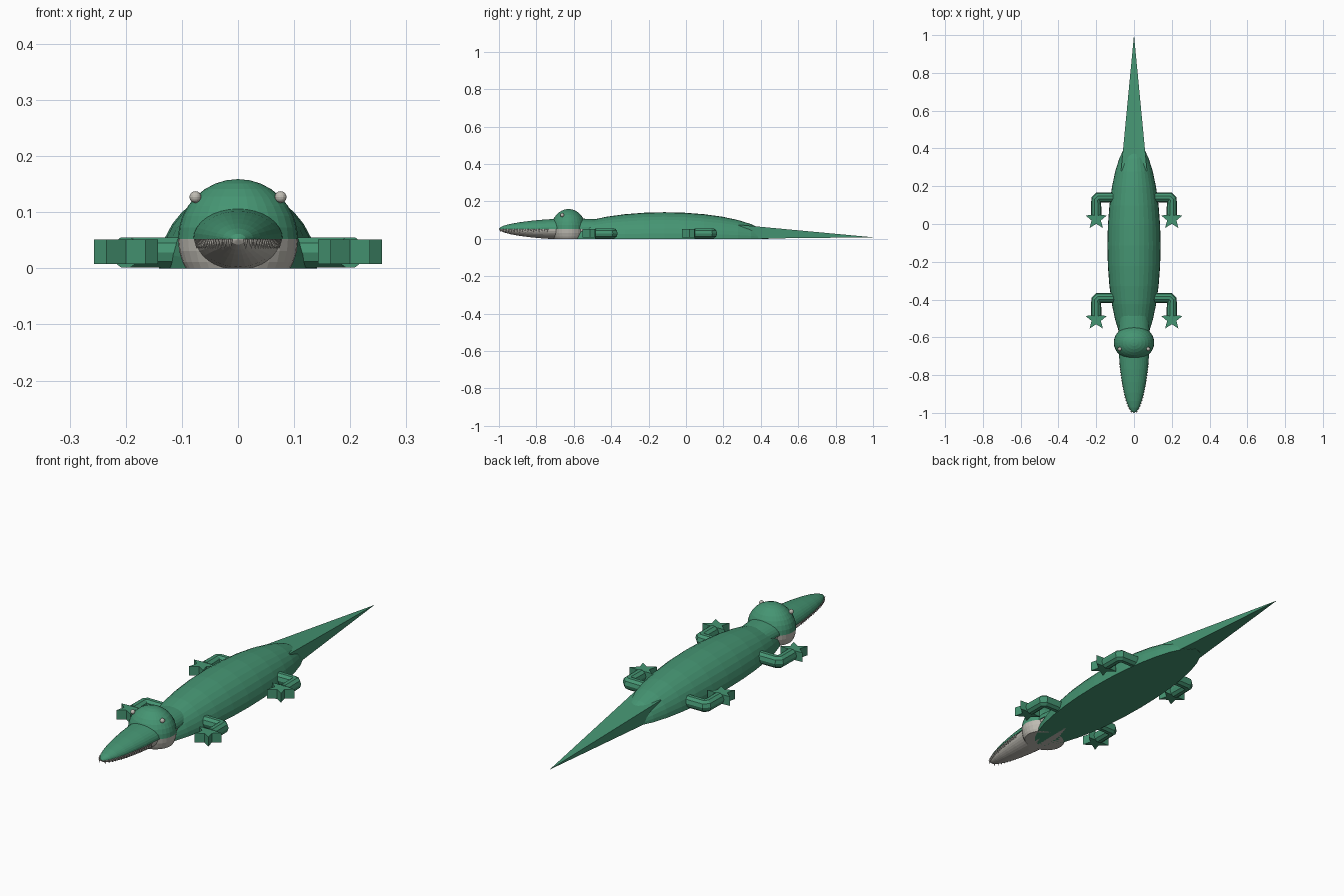
import bpy
import bmesh
import math
from mathutils import Matrix, Vector

if "Cube" in bpy.data.objects:
    bpy.data.objects.remove(bpy.data.objects["Cube"], do_unlink=True)


def material(name, color):
    mat = bpy.data.materials.new(name)
    mat.use_nodes = True
    mat.diffuse_color = color
    mat.node_tree.nodes["Principled BSDF"].inputs["Base Color"].default_value = color
    return mat


GREEN = material("scale_green", (0.06, 0.30, 0.17, 1))
GREY = material("pale_grey", (0.52, 0.50, 0.45, 1))

JAW_Z = 0.052      # height of the mouth line
SNOUT_Y = -0.63    # hidden root of the snout
SNOUT_L = 0.37


def finish(name, bm, mat):
    bmesh.ops.recalc_face_normals(bm, faces=bm.faces)
    mesh = bpy.data.meshes.new(name)
    bm.to_mesh(mesh)
    bm.free()
    mesh.materials.append(mat)
    obj = bpy.data.objects.new(name, mesh)
    bpy.context.collection.objects.link(obj)
    return obj


def cut(bm, co, normal):
    """Remove what lies on the normal's side and cap the opening."""
    geom = bm.verts[:] + bm.edges[:] + bm.faces[:]
    res = bmesh.ops.bisect_plane(bm, geom=geom, plane_co=co, plane_no=normal,
                                 clear_outer=True)
    edges = [e for e in res["geom_cut"] if isinstance(e, bmesh.types.BMEdge)]
    bmesh.ops.contextual_create(bm, geom=edges)


def ellipsoid(name, mat, center, radii, low=None, high=None, segs=32,
              lengthwise=False, taper=0.0):
    """Ellipsoid cut flat at the heights low and high."""
    bm = bmesh.new()
    bmesh.ops.create_uvsphere(bm, u_segments=segs, v_segments=segs // 2, radius=1)
    if lengthwise:
        bmesh.ops.rotate(bm, verts=bm.verts, matrix=Matrix.Rotation(math.pi / 2, 3, "X"))
    for v in bm.verts:
        k = 1 - taper * max(0, -v.co.y)
        v.co = Vector(center) + Vector((v.co.x * radii[0] * k, v.co.y * radii[1],
                                        v.co.z * radii[2] * k))
    if low is not None:
        cut(bm, (0, 0, low), (0, 0, -1))
    if high is not None:
        cut(bm, (0, 0, high), (0, 0, 1))
    return finish(name, bm, mat)


def tube(name, points, radius):
    """Round limb swept along a path with mitred corners."""
    curve = bpy.data.curves.new(name, "CURVE")
    curve.dimensions = "3D"
    curve.bevel_depth = radius
    curve.bevel_resolution = 3
    curve.use_fill_caps = True
    spline = curve.splines.new("POLY")
    spline.points.add(len(points) - 1)
    for p, co in zip(spline.points, points):
        p.co = (*co, 1)
    spline.use_smooth = False
    curve.materials.append(GREEN)
    obj = bpy.data.objects.new(name, curve)
    bpy.context.collection.objects.link(obj)


def star_foot(name, x, y, low, high):
    bm = bmesh.new()
    verts = []
    for i in range(10):
        r = 0.026 if i % 2 else 0.06
        a = math.pi / 2 + i * math.pi / 5
        verts.append(bm.verts.new((x + r * math.cos(a), y + r * math.sin(a), low)))
    face = bm.faces.new(verts)
    res = bmesh.ops.extrude_face_region(bm, geom=[face])
    top = [g for g in res["geom"] if isinstance(g, bmesh.types.BMVert)]
    bmesh.ops.translate(bm, verts=top, vec=(0, 0, high - low))
    finish(name, bm, GREEN)


# Body and head
ellipsoid("body", GREEN, (0, -0.115, 0), (0.141, 0.555, 0.142), low=0, lengthwise=True)
head = ((0, -0.628, JAW_Z), (0.107, 0.093, 0.107))
ellipsoid("upper_head", GREEN, *head, low=JAW_Z)
ellipsoid("lower_head", GREY, *head, low=0, high=JAW_Z)

# Snout
root = (0, SNOUT_Y, JAW_Z)
ellipsoid("upper_jaw", GREEN, root, (0.083, SNOUT_L, 0.057), low=JAW_Z,
          lengthwise=True, taper=0.15)
ellipsoid("lower_jaw", GREY, root, (0.078, SNOUT_L, 0.057), low=0, high=JAW_Z,
          lengthwise=True, taper=0.15)

# Teeth along the mouth line
bm = bmesh.new()
for i in range(18):
    t = 0.3 + 0.68 * i / 17
    half = 0.081 * math.sqrt(1 - t * t) * (1 - 0.15 * t)
    for side in (-1, 1):
        place = Matrix.Translation((side * half, SNOUT_Y - SNOUT_L * t, JAW_Z - 0.009))
        bmesh.ops.create_cone(bm, cap_ends=True, segments=8, radius1=0.0,
                              radius2=0.005, depth=0.018, matrix=place)
finish("teeth", bm, GREY)

# Tail: flat-topped pyramid
bm = bmesh.new()
base = [bm.verts.new((x, 0.28, z)) for x, z in
        ((-0.069, 0), (0.069, 0), (0.069, 0.075), (-0.069, 0.075))]
tip = bm.verts.new((0, 1.0, 0.008))
bm.faces.new(base)
for i in range(4):
    bm.faces.new((base[i], base[(i + 1) % 4], tip))
finish("tail", bm, GREEN)

# Eyes, legs and feet
for side, label in ((1, "left"), (-1, "right")):
    ellipsoid(label + "_eye", GREY, (side * 0.076, -0.662, 0.127), (0.0105,) * 3, segs=16)
    for where, y in (("front", -0.392), ("rear", 0.14)):
        z = 0.0285
        tube(f"{label}_{where}_leg",
             [(side * 0.06, y, z), (side * 0.19, y, z),
              (side * 0.2, y - 0.01, z), (side * 0.2, y - 0.094, z)], 0.028)
        star_foot(f"{label}_{where}_foot", side * 0.2, y - 0.113, 0.008, 0.051)
